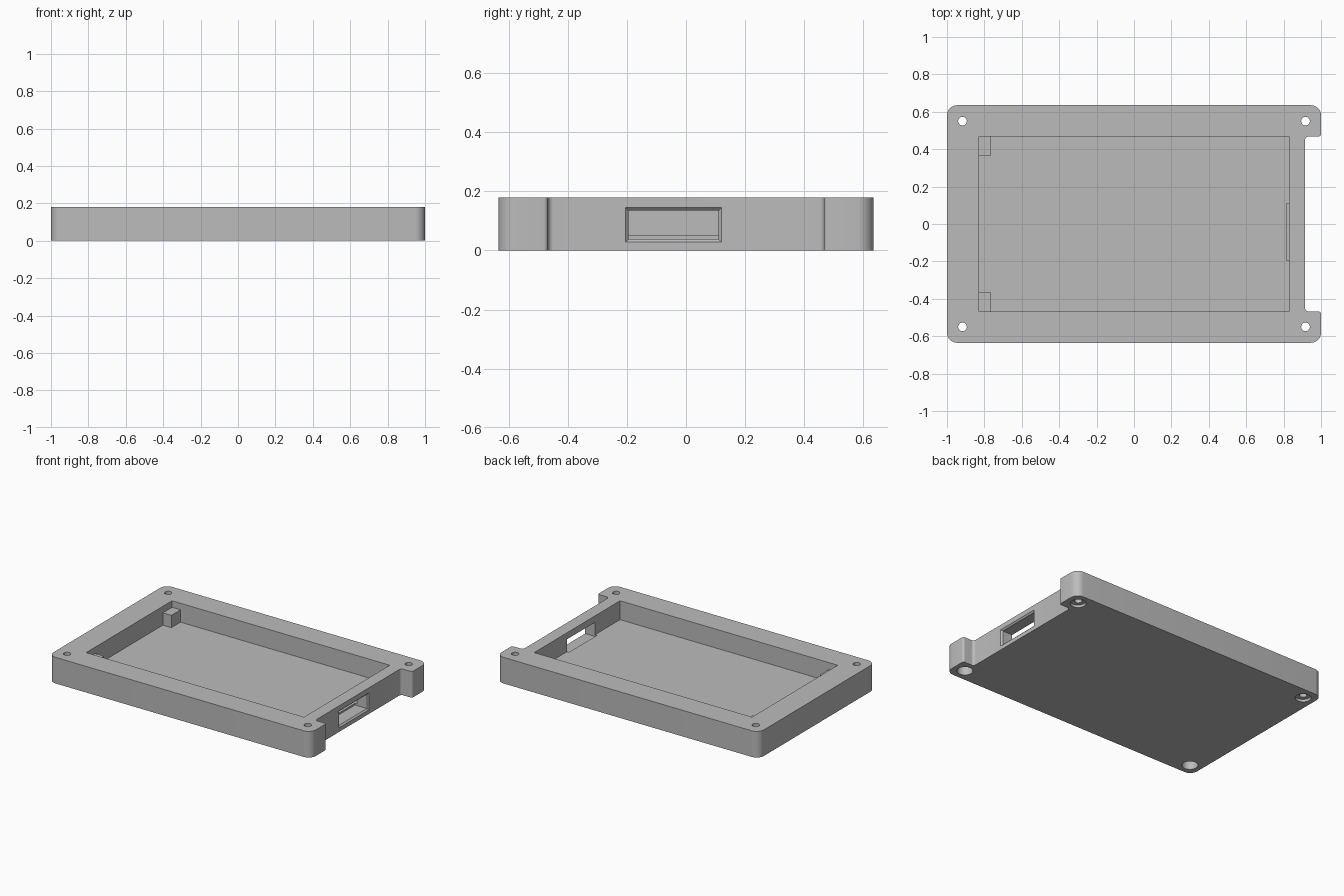
import bpy, bmesh, math
from mathutils import Vector

old = bpy.data.objects.get("Cube")
if old:
    bpy.data.objects.remove(old, do_unlink=True)

grey = bpy.data.materials.new("plain grey")
grey.use_nodes = True
colour = (0.5, 0.5, 0.5, 1)
grey.diffuse_color = colour
grey.node_tree.nodes["Principled BSDF"].inputs["Base Color"].default_value = colour

H, FLOOR = 0.18, 0.05          # case height and pocket floor level
PX, PY = 0.83, 0.467           # pocket half sizes


def make(name, bm):
    bmesh.ops.recalc_face_normals(bm, faces=bm.faces[:])
    mesh = bpy.data.meshes.new(name)
    bm.to_mesh(mesh)
    bm.free()
    mesh.materials.append(grey)
    ob = bpy.data.objects.new(name, mesh)
    bpy.context.collection.objects.link(ob)
    return ob


def loft(name, lower, upper):
    """Solid between two matching closed loops."""
    bm = bmesh.new()
    a = [bm.verts.new(p) for p in lower]
    b = [bm.verts.new(p) for p in upper]
    n = len(a)
    bm.faces.new(a[::-1])
    bm.faces.new(b)
    for i in range(n):
        j = (i + 1) % n
        bm.faces.new((a[i], a[j], b[j], b[i]))
    return make(name, bm)


def prism(name, pts, z0, z1):
    return loft(name, [(x, y, z0) for x, y in pts], [(x, y, z1) for x, y in pts])


def box(name, x0, x1, y0, y1, z0, z1):
    return prism(name, [(x0, y0), (x1, y0), (x1, y1), (x0, y1)], z0, z1)


def circle(cx, cy, r, n=32):
    return [(cx + r * math.cos(math.tau * i / n), cy + r * math.sin(math.tau * i / n))
            for i in range(n)]


def rounded(corners, steps=8):
    """Outline of right-angled corners (x, y, radius) with filleted turns."""
    out = []
    for i, (x, y, r) in enumerate(corners):
        p = Vector((x, y))
        u = (Vector(corners[i - 1][:2]) - p).normalized()
        v = (Vector(corners[(i + 1) % len(corners)][:2]) - p).normalized()
        centre = p + (u + v) * r
        for k in range(steps + 1):
            t = math.pi / 2 * k / steps
            out.append(tuple(centre - v * r * math.cos(t) - u * r * math.sin(t)))
    return out


def cut(target, cutter):
    cutter.hide_render = True
    mod = target.modifiers.new("cut", 'BOOLEAN')
    mod.operation, mod.solver, mod.object = 'DIFFERENCE', 'EXACT', cutter
    bpy.context.view_layer.objects.active = target
    bpy.ops.object.modifier_apply(modifier=mod.name)
    bpy.data.objects.remove(cutter, do_unlink=True)


# Case body with a recess between two ears on the +x end
W, D, EAR, NX = 1.0, 0.635, 0.467, 0.915
case = prism("case_body", rounded([
    (-W, -D, 0.055), (W, -D, 0.055), (W, -EAR, 0.015), (NX, -EAR, 0.018),
    (NX, EAR, 0.018), (W, EAR, 0.015), (W, D, 0.055), (-W, D, 0.055)]), 0, H)

# Open pocket
cut(case, box("pocket_cutter", -PX, PX, -PY, PY, FLOOR, H + 0.1))

# Port window, dipping slightly into the floor, with a chamfered outer edge
Y0, Y1, Z0, Z1 = -0.195, 0.11, 0.038, 0.135
cut(case, box("port_cutter", 0.815, NX + 0.05, Y0, Y1, Z0, Z1))


def port_loop(x, g):
    return [(x, Y0 - g, Z0 - g), (x, Y1 + g, Z0 - g), (x, Y1 + g, Z1 + g), (x, Y0 - g, Z1 + g)]


cut(case, loft("port_chamfer_cutter", port_loop(NX - 0.011, -0.001), port_loop(NX + 0.01, 0.02)))

# Screw holes with counterbores underneath
for sx in (-1, 1):
    for sy, depth in ((-1, 0.07), (1, 0.018)):
        x, y = sx * 0.917, sy * 0.55
        cut(case, prism("hole_cutter", circle(x, y, 0.023), -0.1, H + 0.1))
        cut(case, prism("counterbore_cutter", circle(x, y, 0.05), -0.1, depth))

bpy.ops.object.select_all(action='DESELECT')
case.select_set(True)
bpy.context.view_layer.objects.active = case
bpy.ops.object.shade_smooth_by_angle(angle=math.radians(30))

# Support posts in the two -x pocket corners
for side, s in (("left", 1), ("right", -1)):
    ys = sorted((s * (PY - 0.1), s * (PY + 0.005)))
    box("support_post_" + side, -PX - 0.005, -PX + 0.065, *ys, FLOOR - 0.005, 0.135)
